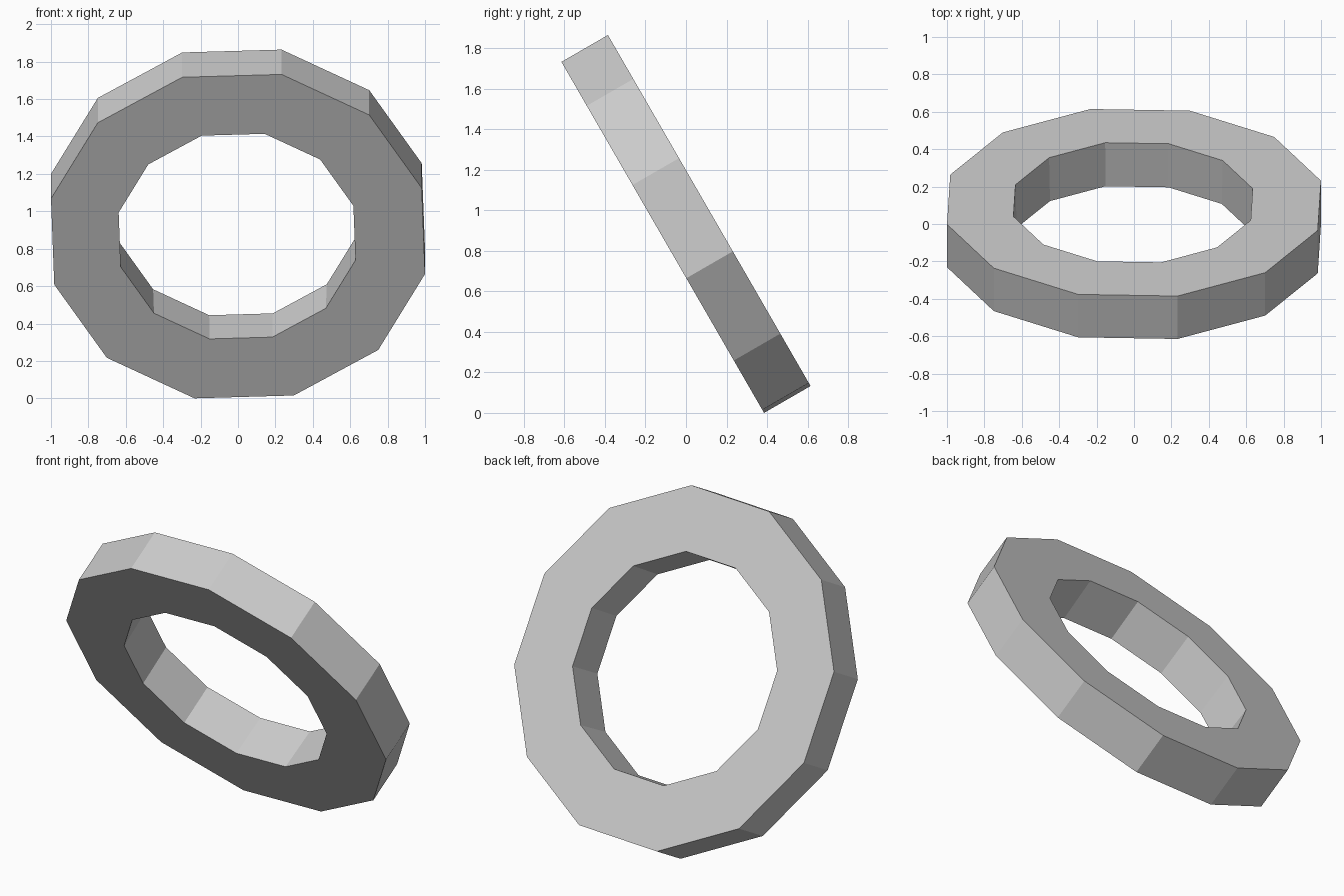
import bpy, bmesh
from math import sin, cos, radians
from mathutils import Matrix

if "Cube" in bpy.data.objects:
    bpy.data.objects.remove(bpy.data.objects["Cube"])

SIDES, START = 12, 16.9
R_OUT, HALF = 1.0266, 0.1325


def loop(bm, radius, height, dx=0.0):
    """One 12-sided ring of vertices."""
    angs = [radians(START + 360 * i / SIDES) for i in range(SIDES)]
    return [bm.verts.new((dx + radius * cos(a), radius * sin(a), height)) for a in angs]


# Square-section ring: outer front, outer back, inner back, inner front
bm = bmesh.new()
loops = [loop(bm, R_OUT, HALF), loop(bm, R_OUT, -HALF),
         loop(bm, 0.657, -HALF, -0.005), loop(bm, 0.65, HALF, -0.005)]
for k in range(4):
    a, b = loops[k], loops[(k + 1) % 4]
    for i in range(SIDES):
        j = (i + 1) % SIDES
        bm.faces.new((a[i], a[j], b[j], b[i]))
bmesh.ops.recalc_face_normals(bm, faces=bm.faces)

# Lean the ring back: local +z becomes the front-down face
bm.transform(Matrix.Rotation(radians(120), 4, 'X') @ Matrix.Identity(4))
low = min(v.co.z for v in bm.verts)
bm.transform(Matrix.Translation((0, 0, -low)))

mesh = bpy.data.meshes.new("ring")
bm.to_mesh(mesh)
bm.free()
bpy.context.collection.objects.link(bpy.data.objects.new("ring", mesh))
